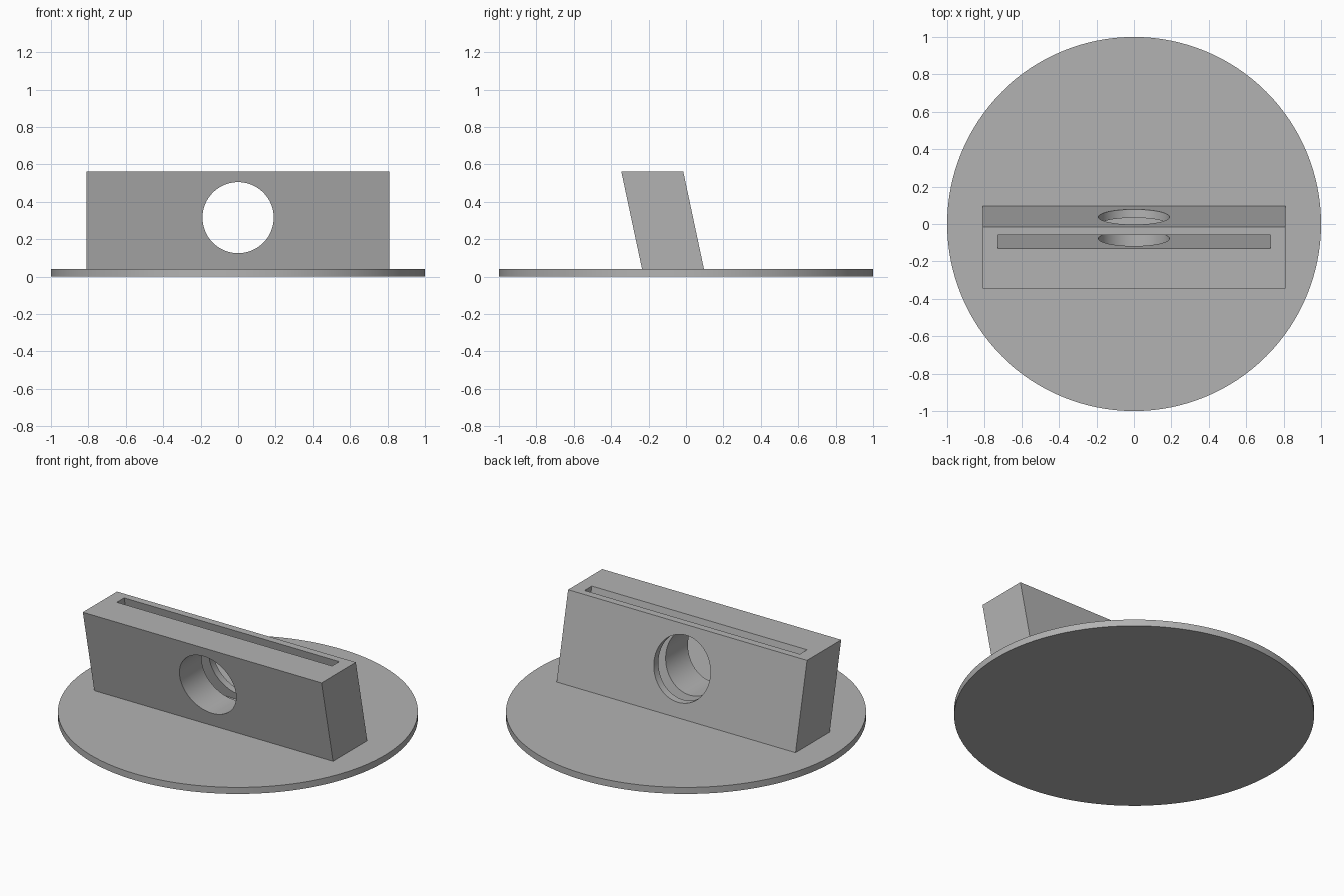
import bpy, bmesh, math
from mathutils import Matrix

if "Cube" in bpy.data.objects:
    bpy.data.objects.remove(bpy.data.objects["Cube"])

BASE_T, TOP = 0.04, 0.563
LEAN = -math.tan(math.radians(12))   # y shift per unit of height

grey = bpy.data.materials.new("grey plastic")
grey.diffuse_color = (0.45, 0.45, 0.45, 1)
grey.use_nodes = True
grey.node_tree.nodes["Principled BSDF"].inputs["Base Color"].default_value = grey.diffuse_color


def make_object(name, bm):
    bmesh.ops.recalc_face_normals(bm, faces=bm.faces)
    mesh = bpy.data.meshes.new(name)
    bm.to_mesh(mesh)
    bm.free()
    mesh.materials.append(grey)
    ob = bpy.data.objects.new(name, mesh)
    bpy.context.collection.objects.link(ob)
    return ob


def leaning_box(name, half_x, y0, y1, z0, z1):
    """Box sheared along y; y0 and y1 are measured at the height TOP."""
    bm = bmesh.new()
    bmesh.ops.create_cube(bm, size=1)
    for v in bm.verts:
        z = z1 if v.co.z > 0 else z0
        y = y1 if v.co.y > 0 else y0
        v.co = (2 * half_x * v.co.x, y + LEAN * (z - TOP), z)
    return make_object(name, bm)


def cylinder(name, radius, depth, matrix):
    bm = bmesh.new()
    bmesh.ops.create_cone(bm, cap_ends=True, segments=128, radius1=radius,
                          radius2=radius, depth=depth, matrix=matrix)
    return make_object(name, bm)


def cut(target, cutter):
    cutter.hide_render = True
    bpy.context.view_layer.objects.active = target
    mod = target.modifiers.new("cut", 'BOOLEAN')
    mod.operation, mod.solver, mod.object = 'DIFFERENCE', 'EXACT', cutter
    bpy.ops.object.modifier_apply(modifier=mod.name)
    bpy.data.objects.remove(cutter)


# Round base plate
base = cylinder("base_plate", 1.0, BASE_T, Matrix.Translation((0, 0, BASE_T / 2)))

# Leaning holder block with a card slot and a round through hole
block = leaning_box("holder_block", 0.81, -0.346, -0.015, BASE_T, TOP)
cut(block, leaning_box("slot_cutter", 0.73, -0.13, -0.06, 0.088, TOP + 0.1))
cut(block, cylinder("hole_cutter", 0.19, 2.0,
                    Matrix.Translation((0, 0, 0.315)) @ Matrix.Rotation(math.pi / 2, 4, 'X')))

# Smooth the round walls, keep the corners sharp
for ob in (base, block):
    bpy.ops.object.select_all(action='DESELECT')
    ob.select_set(True)
    bpy.context.view_layer.objects.active = ob
    bpy.ops.object.shade_smooth_by_angle(angle=math.radians(30))
